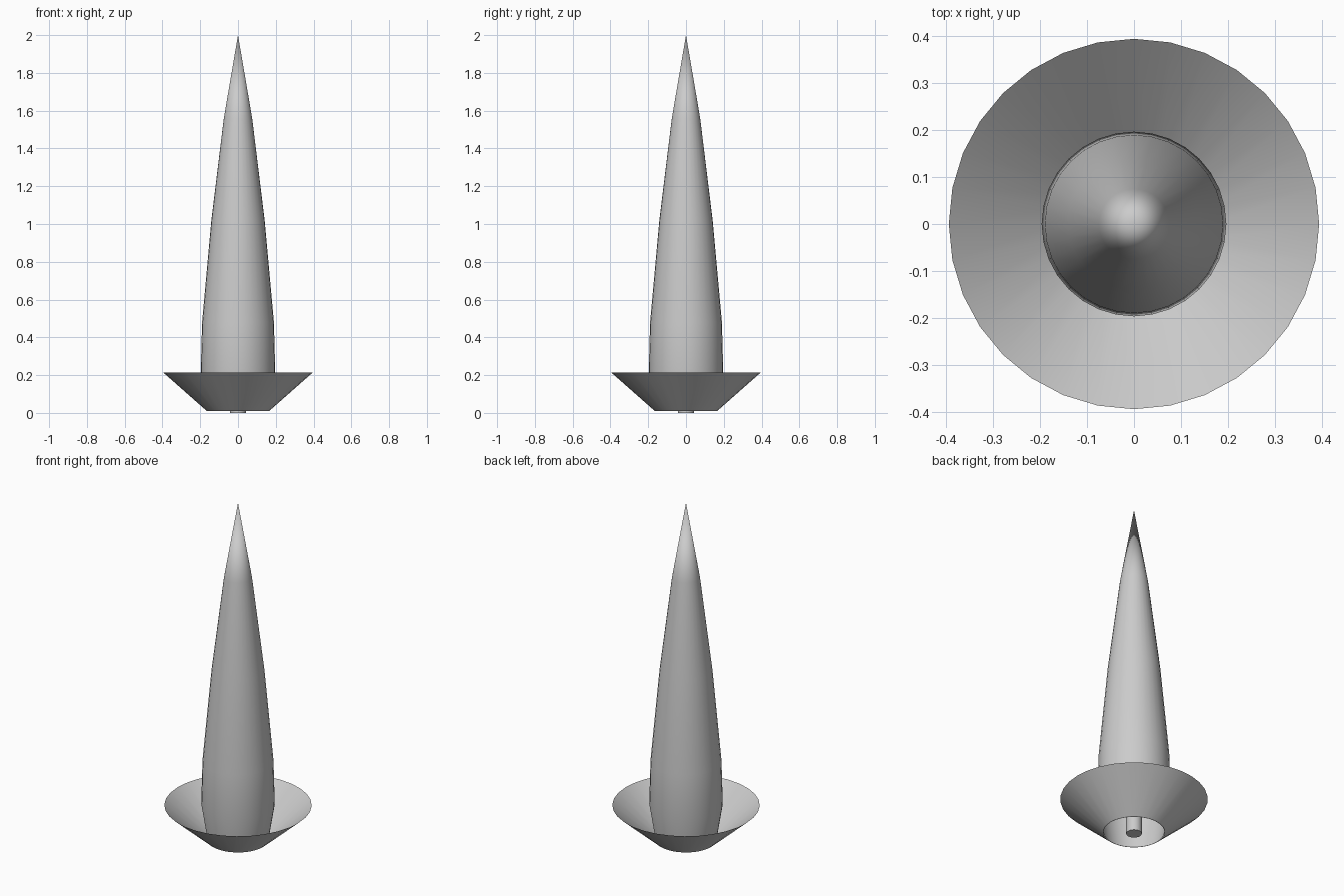
import bpy, bmesh, math

if "Cube" in bpy.data.objects:
    bpy.data.objects.remove(bpy.data.objects["Cube"])

SEGMENTS = 32


def lathe(name, profile, segments=SEGMENTS, angle=30):
    """Spin a (radius, height) profile about z; zero radius becomes a pole."""
    bm = bmesh.new()
    verts = [bm.verts.new((r, 0, z)) for r, z in profile]
    edges = [bm.edges.new(pair) for pair in zip(verts, verts[1:])]
    bmesh.ops.spin(bm, geom=verts + edges, cent=(0, 0, 0), axis=(0, 0, 1),
                   angle=math.tau, steps=segments, use_merge=False)
    bmesh.ops.remove_doubles(bm, verts=bm.verts, dist=1e-4)
    bmesh.ops.recalc_face_normals(bm, faces=bm.faces)
    # open shells: make the faces point away from the axis
    side = max(bm.faces, key=lambda f: f.calc_center_median().xy.length)
    if side.normal.xy.dot(side.calc_center_median().xy) < 0:
        bmesh.ops.reverse_faces(bm, faces=bm.faces)
    mesh = bpy.data.meshes.new(name)
    bm.to_mesh(mesh)
    bm.free()
    obj = bpy.data.objects.new(name, mesh)
    bpy.context.collection.objects.link(obj)
    bpy.context.view_layer.objects.active = obj
    obj.select_set(True)
    bpy.ops.object.shade_smooth_by_angle(angle=math.radians(angle))
    obj.select_set(False)
    return obj


# Tapered hull, open at the bottom
lathe("hull", [(0.163, 0.01), (0.197, 0.22), (0.19, 0.48),
               (0.141, 1.02), (0.075, 1.56), (0, 2.0)])

# Flared thin skirt around the base
lathe("skirt", [(0.165, 0.01), (0.395, 0.213)])

# Small rod in the middle of the open base
lathe("exhaust_rod", [(0, 0), (0.042, 0), (0.042, 0.21), (0, 0.21)])
